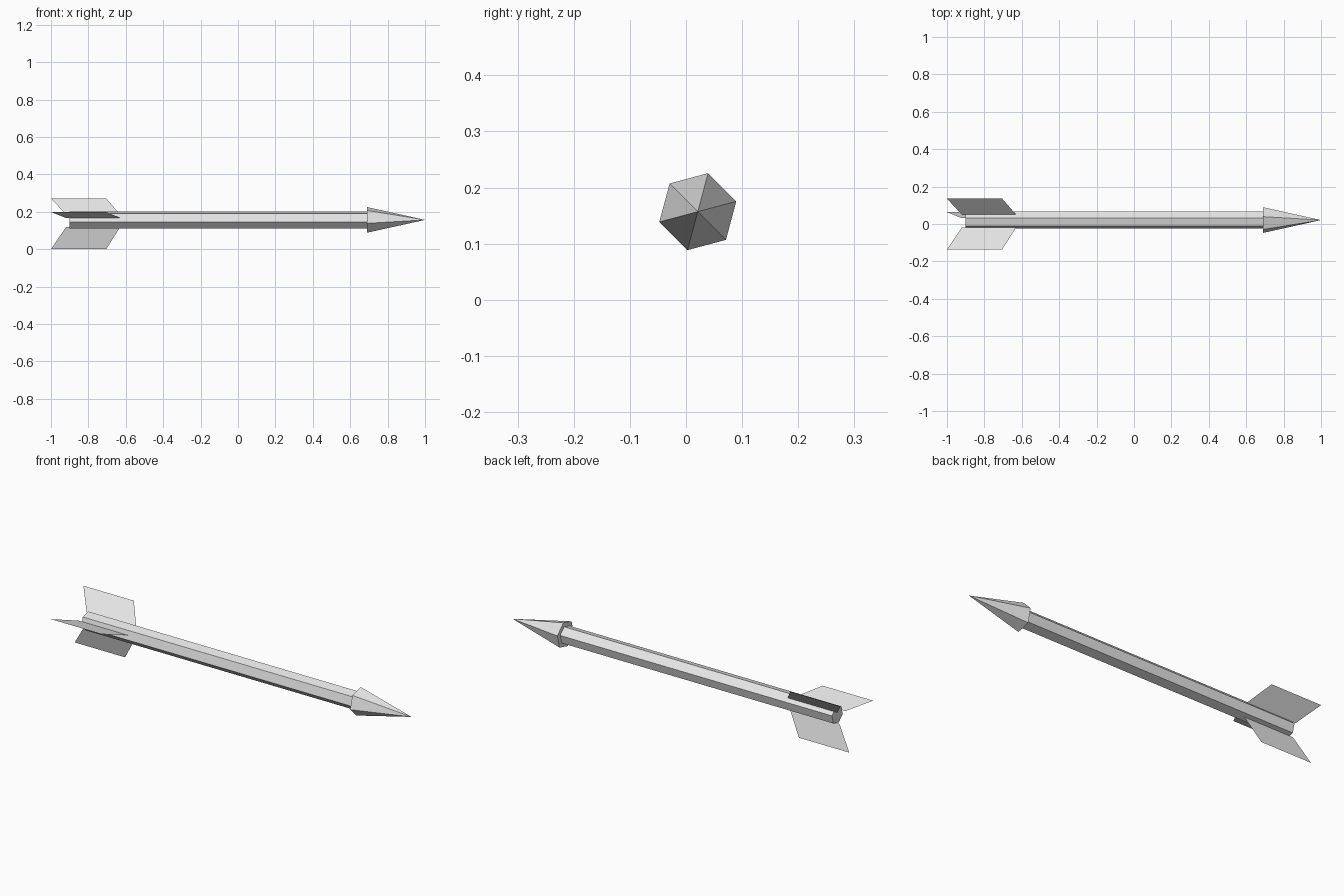
import bpy
from math import cos, sin, radians

CY, CZ = 0.021, 0.157          # axis of the arrow, running along x
HEX_TURN = 15                  # rotation of the six-sided section

cube = bpy.data.objects.get("Cube")
if cube:
    bpy.data.objects.remove(cube, do_unlink=True)

grey = bpy.data.materials.new("light_grey")
grey.use_nodes = True
grey.diffuse_color = (0.8, 0.8, 0.8, 1)
grey.node_tree.nodes["Principled BSDF"].inputs["Base Color"].default_value = (0.8, 0.8, 0.8, 1)


def around(x, radius, angle):
    """Point at a distance and angle around the arrow's axis."""
    a = radians(angle)
    return (x, CY + radius * cos(a), CZ + radius * sin(a))


def add_part(name, verts, faces):
    mesh = bpy.data.meshes.new(name)
    mesh.from_pydata(verts, [], faces)
    mesh.materials.append(grey)
    obj = bpy.data.objects.new(name, mesh)
    bpy.context.collection.objects.link(obj)
    return obj


def hex_ring(x, radius):
    return [around(x, radius, HEX_TURN + 60 * i) for i in range(6)]


# Shaft: six-sided rod with end caps
sides = [(i, (i + 1) % 6, (i + 1) % 6 + 6, i + 6) for i in range(6)]
caps = [tuple(reversed(range(6))), tuple(range(6, 12))]
add_part("shaft", hex_ring(-0.9, 0.0466) + hex_ring(0.69, 0.0466), sides + caps)

# Head: six-sided point with a flat base
slopes = [(i, (i + 1) % 6, 6) for i in range(6)]
add_part("arrow_head", hex_ring(0.69, 0.071) + [(1.0, CY, CZ)],
         slopes + [tuple(reversed(range(6)))])

# Fins: three thin swept vanes on alternate shaft faces
fin_outline = [(-0.92, 0.04), (-0.63, 0.04), (-0.705, 0.1625), (-1.0, 0.1625)]
for name, angle in (("upper_fin", 45), ("front_fin", 165), ("lower_fin", 285)):
    add_part(name, [around(x, r, angle) for x, r in fin_outline], [(0, 1, 2, 3)])
